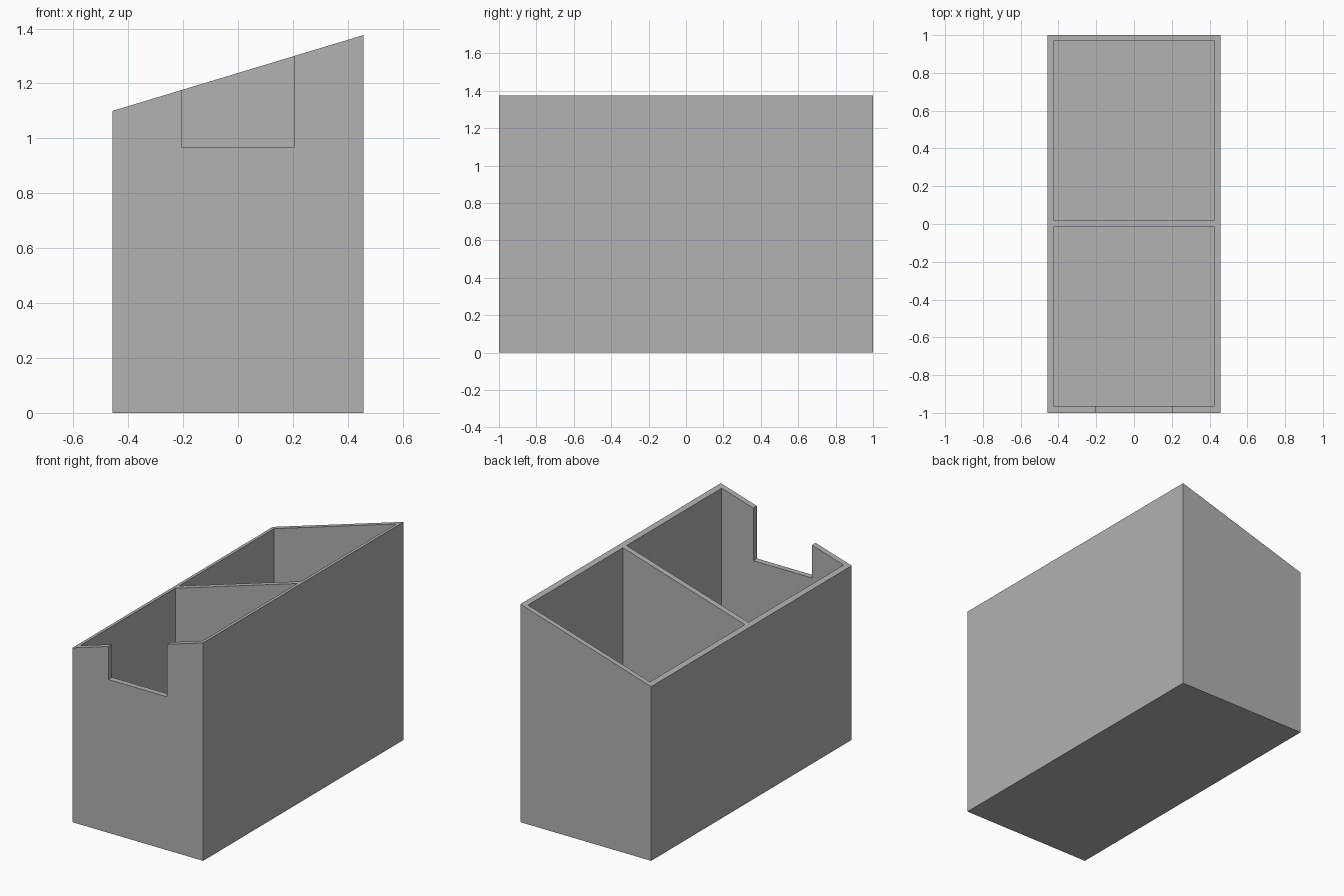
import bpy
import bmesh
from mathutils import Vector

cube = bpy.data.objects.get("Cube")
if cube:
    bpy.data.objects.remove(cube, do_unlink=True)

HALF_W, HALF_L = 0.457, 1.0
LOW, HIGH = 1.10, 1.376
INNER_W, FLOOR = 0.426, 0.035

grey = bpy.data.materials.new("plain grey")
grey.use_nodes = True
grey.diffuse_color = (0.445, 0.445, 0.445, 1)
grey.node_tree.nodes["Principled BSDF"].inputs["Base Color"].default_value = grey.diffuse_color


def extrude_profile(name, profile, y0, y1):
    """Extrude an (x, z) outline along y."""
    bm = bmesh.new()
    face = bm.faces.new([bm.verts.new((x, y0, z)) for x, z in profile])
    grown = bmesh.ops.extrude_face_region(bm, geom=[face])["geom"]
    verts = [g for g in grown if isinstance(g, bmesh.types.BMVert)]
    bmesh.ops.translate(bm, verts=verts, vec=Vector((0, y1 - y0, 0)))
    bmesh.ops.recalc_face_normals(bm, faces=bm.faces)
    mesh = bpy.data.meshes.new(name)
    bm.to_mesh(mesh)
    bm.free()
    mesh.materials.append(grey)
    obj = bpy.data.objects.new(name, mesh)
    bpy.context.collection.objects.link(obj)
    return obj


def block(half_width, bottom, top):
    return [(-half_width, bottom), (half_width, bottom), (half_width, top), (-half_width, top)]


# Outer body with a sloping rim
body = extrude_profile("organizer_body", [(-HALF_W, 0), (HALF_W, 0), (HALF_W, HIGH), (-HALF_W, LOW)],
                       -HALF_L, HALF_L)

# Two compartments and the front notch
cutters = [
    extrude_profile("front_compartment_cutter", block(INNER_W, FLOOR, 2), -0.964, -0.016),
    extrude_profile("back_compartment_cutter", block(INNER_W, FLOOR, 2), 0.021, 0.968),
    extrude_profile("front_notch_cutter", block(0.205, 0.968, 2), -1.2, -0.5),
]
for cutter in cutters:
    cut = body.modifiers.new(cutter.name, 'BOOLEAN')
    cut.operation = 'DIFFERENCE'
    cut.solver = 'EXACT'
    cut.object = cutter

# Bake the cuts, then discard the cutters
bpy.context.view_layer.update()
evaluated = body.evaluated_get(bpy.context.evaluated_depsgraph_get())
result = bpy.data.meshes.new_from_object(evaluated)
body.modifiers.clear()
body.data = result
for cutter in cutters:
    bpy.data.objects.remove(cutter, do_unlink=True)
